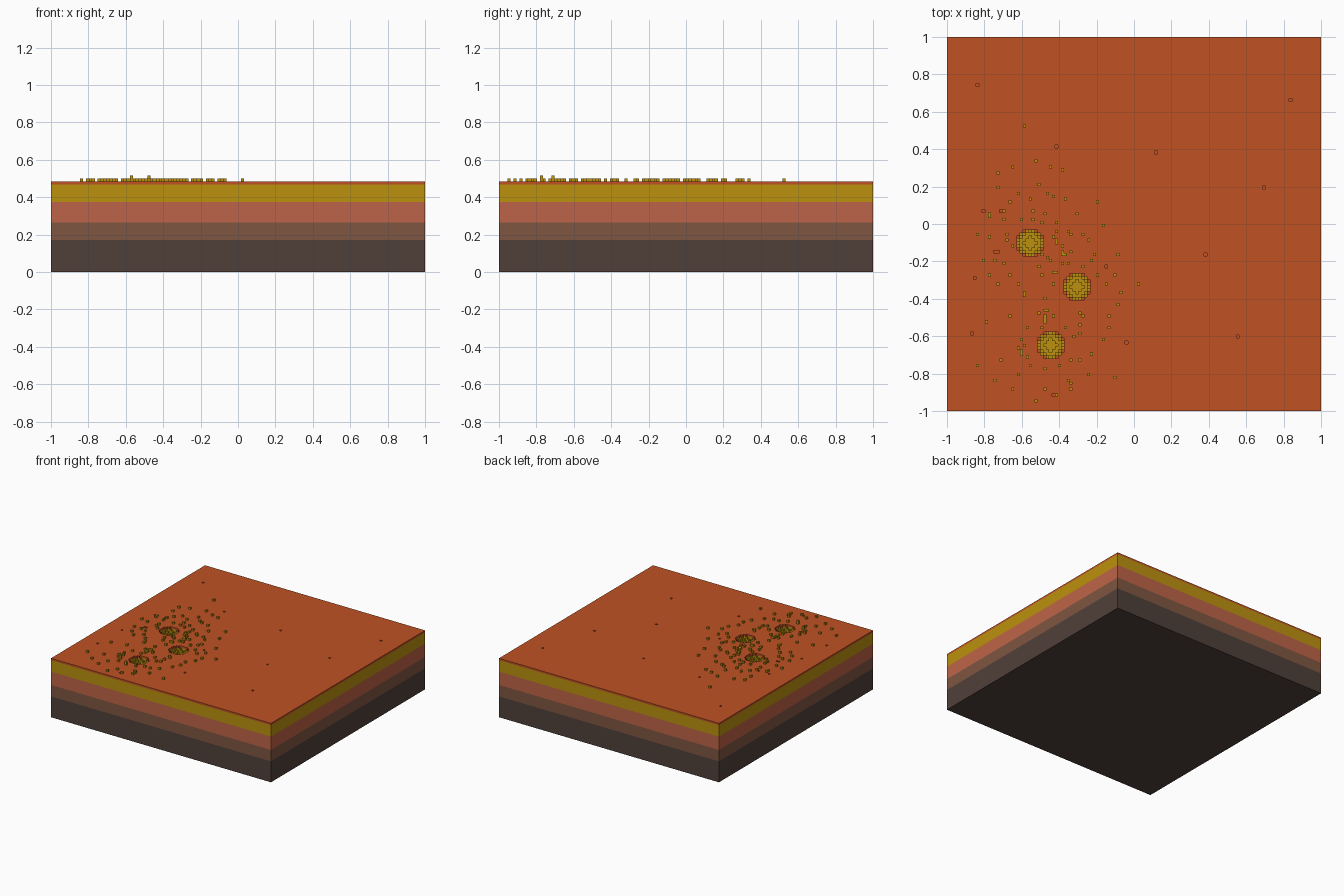
import bpy, bmesh, math, random

if "Cube" in bpy.data.objects:
    bpy.data.objects.remove(bpy.data.objects["Cube"], do_unlink=True)

N = 128                 # blocks along each side
V = 2.0 / N             # block size
GROUND = 31             # ground level in blocks
SAND_BASE = 24          # underside of the sand layer


def material(name, rgb):
    lin = [((c / 255 + 0.055) / 1.055) ** 2.4 for c in rgb] + [1.0]
    m = bpy.data.materials.new(name)
    m.use_nodes = True
    m.diffuse_color = lin
    m.node_tree.nodes["Principled BSDF"].inputs["Base Color"].default_value = lin
    return m


orange = material("orange crust", (192, 82, 35))
sand = material("ochre sand", (188, 145, 14))
clay = material("red clay", (190, 100, 72))
soil = material("brown soil", (128, 86, 66))
rock = material("dark rock", (80, 64, 58))


def make_object(name, bm, mats):
    me = bpy.data.meshes.new(name)
    bm.to_mesh(me)
    bm.free()
    for m in mats:
        me.materials.append(m)
    ob = bpy.data.objects.new(name, me)
    bpy.context.collection.objects.link(ob)
    return ob


def cell(x, y):
    return math.floor((x + 1) / V), math.floor((y + 1) / V)


# Lower strata: plain slabs
for name, lo, hi, mat in (("rock_layer", 0, 11, rock),
                          ("soil_layer", 11, 17, soil),
                          ("clay_layer", 17, SAND_BASE, clay)):
    bm = bmesh.new()
    bmesh.ops.create_cube(bm, size=1)
    bmesh.ops.scale(bm, vec=(2, 2, (hi - lo) * V), verts=bm.verts)
    bmesh.ops.translate(bm, vec=(0, 0, (hi + lo) * V / 2), verts=bm.verts)
    make_object(name, bm, [mat])

# Ground heights: flat, then craters, pits and thrown-out blocks
height = {(i, j): GROUND for i in range(N) for j in range(N)}
craters = [cell(-0.55, -0.10), cell(-0.31, -0.33), cell(-0.45, -0.645)]
for ci, cj in craters:
    for di in range(-4, 5):
        for dj in range(-4, 5):
            left = 20.25 - di * di - dj * dj
            if left > 0:
                height[ci + di, cj + dj] -= math.ceil(math.sqrt(left))

pits = ((-.84, .74), (.83, .67), (.69, .2), (.12, .38), (.38, -.16), (.55, -.6),
        (-.41, .42), (-.81, .07), (-.71, .07), (-.75, -.15), (-.73, -.15),
        (-.15, -.22), (-.85, -.29), (-.87, -.59), (-.04, -.63), (-.43, -.91))
for p in pits:
    height[cell(*p)] = GROUND - 1

debris = (
    (-.58, .53), (-.65, .31), (-.72, .27), (-.72, .2), (-.52, .33), (-.45, .31),
    (-.38, .29), (-.51, .21), (-.61, .17), (-.46, .17), (-.43, .15), (-.56, .14),
    (-.37, .14), (-.19, .11), (-.78, .06), (-.66, .11), (-.54, .07), (-.31, .06),
    (-.69, .03), (-.6, .02), (-.42, 0), (-.16, -.01), (-.84, -.06), (-.78, -.07),
    (-.33, -.06), (-.28, -.06), (-.24, -.09), (-.65, -.12), (-.41, -.09), (-.37, -.17),
    (-.21, -.16), (-.09, -.16), (-.81, -.2), (-.75, -.2), (-.44, -.2), (-.78, -.28),
    (-.67, -.28), (-.5, -.27), (-.2, -.27), (-.72, -.32), (-.62, -.32), (-.43, -.32),
    (.02, -.32), (-.59, -.38), (-.07, -.36), (-.48, -.4), (-.51, -.47), (-.46, -.46),
    (-.67, -.5), (-.79, -.52), (-.36, -.55), (-.14, -.56), (-.57, -.56), (-.16, -.62),
    (-.29, -.73), (-.71, -.72), (-.84, -.76), (-.61, -.81), (-.74, -.83), (-.35, -.83),
    (-.1, -.82), (-.33, -.88), (-.53, -.95), (-.65, -.88), (-.41, -.92))
for p in debris:
    if height[cell(*p)] == GROUND:
        height[cell(*p)] = GROUND + 1

# Finer debris scattered in rings round the craters
random.seed(4)
for k in range(54):
    ci, cj = craters[k % 3]
    a, r = random.uniform(0, math.tau), random.uniform(7, 17)
    c = (ci + round(r * math.cos(a)), cj + round(r * math.sin(a)))
    if height.get(c) == GROUND:
        height[c] = GROUND + 1

# Two stacked blocks
for p in ((-.57, -.71), (-.48, -.78)):
    height[cell(*p)] = GROUND + 2

# Sand layer with its thin crust, as stepped block faces
bm = bmesh.new()
verts = {}


def vert(i, j, k):
    if (i, j, k) not in verts:
        verts[i, j, k] = bm.verts.new((i * V - 1, j * V - 1, k * V))
    return verts[i, j, k]


def quad(points, index):
    bm.faces.new([vert(*p) for p in points]).material_index = index


for (i, j), h in height.items():
    # tops: crust on the ground and shallow pits, sand elsewhere
    quad(((i, j, h), (i + 1, j, h), (i + 1, j + 1, h), (i, j + 1, h)),
         0 if h in (GROUND, GROUND - 1) else 1)
    # walls down to each lower neighbour
    for di, dj, a, b in ((1, 0, (1, 0), (1, 1)), (-1, 0, (0, 1), (0, 0)),
                         (0, 1, (1, 1), (0, 1)), (0, -1, (0, 0), (1, 0))):
        for k in range(height.get((i + di, j + dj), SAND_BASE), h):
            quad(((i + a[0], j + a[1], k), (i + b[0], j + b[1], k),
                  (i + b[0], j + b[1], k + 1), (i + a[0], j + a[1], k + 1)),
                 0 if k == GROUND - 1 else 1)
make_object("cratered_ground", bm, [orange, sand])
